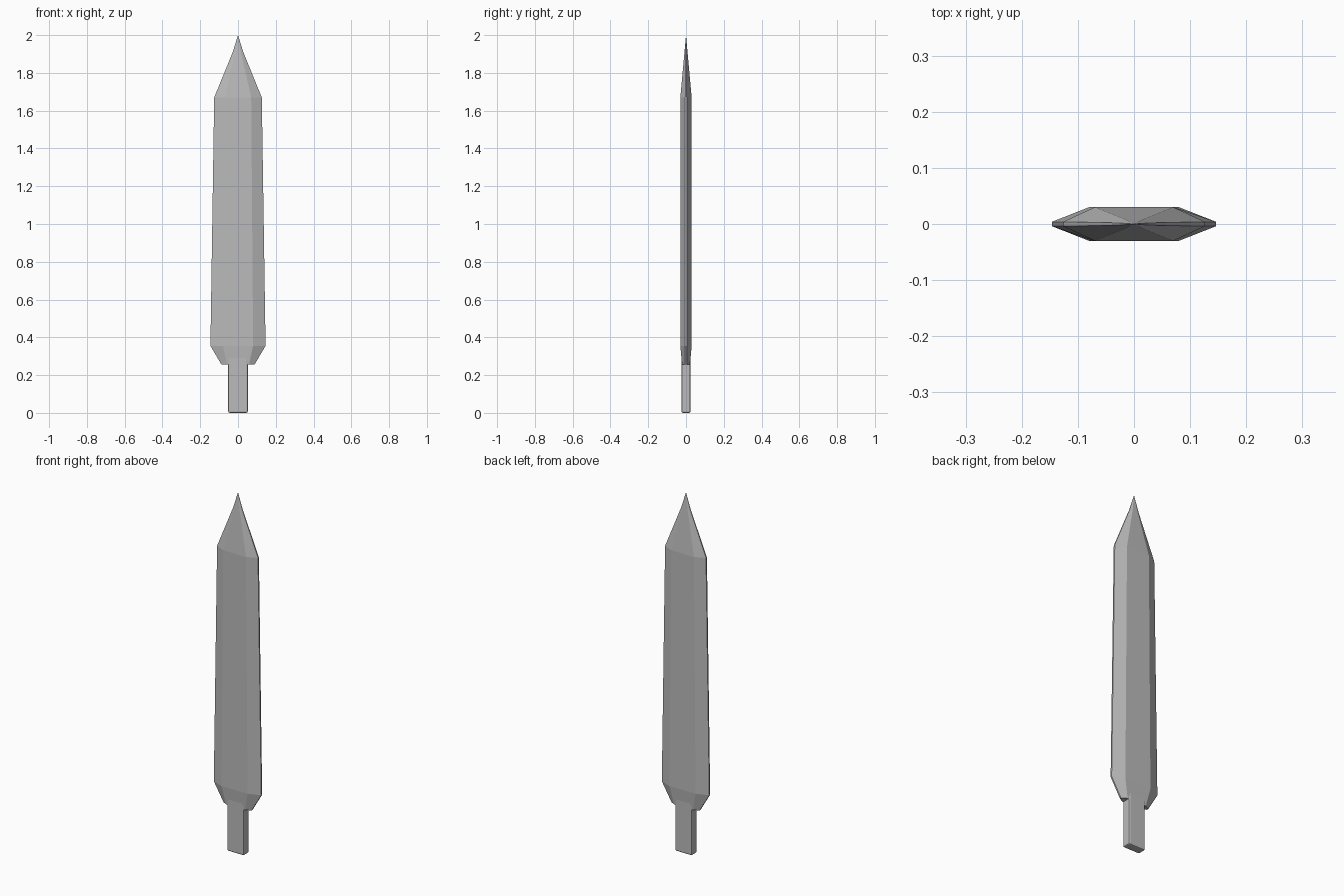
import bpy, bmesh

if "Cube" in bpy.data.objects:
    bpy.data.objects.remove(bpy.data.objects["Cube"])

steel = bpy.data.materials.new("grey steel")
steel.diffuse_color = (0.5, 0.5, 0.5, 1)
steel.use_nodes = True
steel.node_tree.nodes["Principled BSDF"].inputs["Base Color"].default_value = steel.diffuse_color


def finish(bm, name):
    bmesh.ops.recalc_face_normals(bm, faces=bm.faces)
    mesh = bpy.data.meshes.new(name)
    bm.to_mesh(mesh)
    bm.free()
    mesh.materials.append(steel)
    obj = bpy.data.objects.new(name, mesh)
    bpy.context.collection.objects.link(obj)
    return obj


# Blade: lofted hexagonal sections with thin blunt edges
# (height, edge half width, flat half width, half thickness, edge half thickness)
sections = [
    (0.255, 0.087, 0.058, 0.021, 0.004),
    (0.355, 0.146, 0.080, 0.030, 0.004),
    (1.67, 0.126, 0.070, 0.030, 0.004),
    (1.91, 0.028, 0.015, 0.008, 0.002),
]
bm = bmesh.new()
rings = []
for z, w, f, t, e in sections:
    outline = [(w, -e), (w, e), (f, t), (-f, t), (-w, e), (-w, -e), (-f, -t), (f, -t)]
    rings.append([bm.verts.new((x, y, z)) for x, y in outline])
for a, b in zip(rings, rings[1:]):
    for i in range(8):
        j = (i + 1) % 8
        bm.faces.new((a[i], a[j], b[j], b[i]))
bm.faces.new(rings[0])
# Sharp tip
tip = bm.verts.new((0, 0, 2.0))
for i in range(8):
    bm.faces.new((rings[-1][i], rings[-1][(i + 1) % 8], tip))
finish(bm, "blade")

# Tang: flat bar with chamfered corners, running into the blade
bm = bmesh.new()
bmesh.ops.create_cube(bm, size=1)
for v in bm.verts:
    v.co = (v.co.x * 0.104, v.co.y * 0.048, (v.co.z + 0.5) * 0.30)
edges = [e for e in bm.edges if min(v.co.z for v in e.verts) < 0.01]
bmesh.ops.bevel(bm, geom=edges, offset=0.008, segments=2, profile=0.5, affect='EDGES')
finish(bm, "tang")
